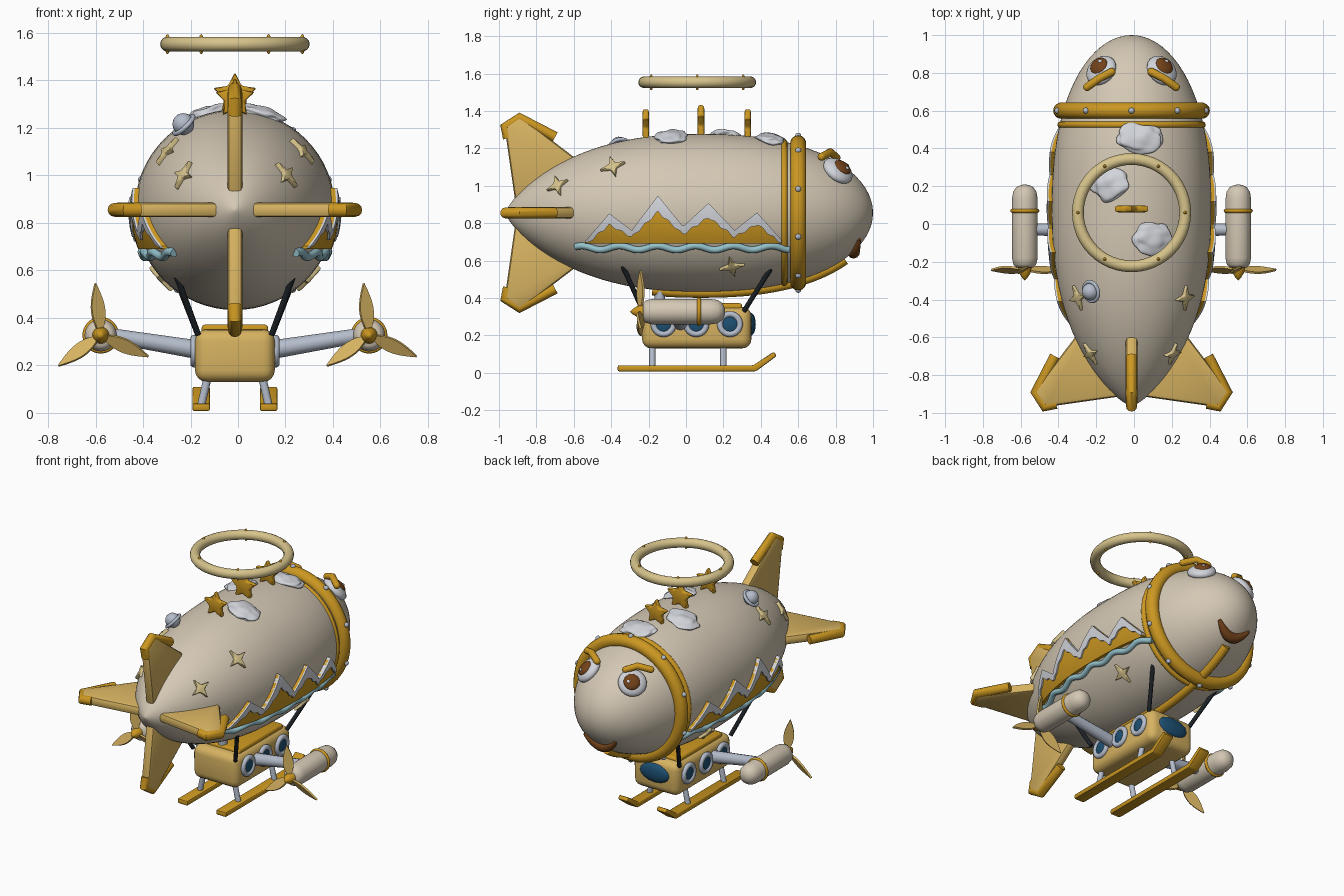
import bpy, bmesh, math
from mathutils import Matrix, Vector, noise

if "Cube" in bpy.data.objects:
    bpy.data.objects.remove(bpy.data.objects["Cube"])

CX, Z = -0.013, 0.855          # hull axis position
SHIFT = Matrix.Translation((CX, 0, 0))
T, Rot = Matrix.Translation, Matrix.Rotation
SIDES = ((1, "left"), (-1, "right"))


def material(name, *rgb):
    m = bpy.data.materials.new(name)
    m.use_nodes = True
    m.diffuse_color = (*rgb, 1)
    m.node_tree.nodes["Principled BSDF"].inputs["Base Color"].default_value = (*rgb, 1)
    return m


CREAM = material("cream", .66, .58, .46)
PALE = material("pale_gold", .68, .55, .26)
GOLD = material("light_gold", .68, .45, .12)
DARK = material("dark_gold", .60, .31, .015)
SILVER = material("silver", .46, .51, .60)
WHITE = material("white", .64, .66, .70)
BLUE = material("pale_blue", .30, .54, .60)
GLASS = material("dark_blue", .012, .08, .17)
BROWN = material("brown", .17, .055, .01)
BLACK = material("black", .012, .016, .02)


# ---------- helpers ----------
def shade(ob, mat, angle):
    ob.data.materials.clear()
    ob.data.materials.append(mat)
    bpy.ops.object.select_all(action='DESELECT')
    ob.select_set(True)
    bpy.context.view_layer.objects.active = ob
    bpy.ops.object.shade_smooth_by_angle(angle=math.radians(angle))


def add(name, bm, mat, matrix=Matrix(), angle=40):
    bm.transform(SHIFT @ matrix)
    bmesh.ops.recalc_face_normals(bm, faces=bm.faces)
    me = bpy.data.meshes.new(name)
    bm.to_mesh(me)
    bm.free()
    ob = bpy.data.objects.new(name, me)
    bpy.context.collection.objects.link(ob)
    shade(ob, mat, angle)


def ball(name, loc, size, mat, matrix=Matrix()):
    bm = bmesh.new()
    bmesh.ops.create_uvsphere(bm, u_segments=20, v_segments=12, radius=1)
    add(name, bm, mat, matrix @ T(loc) @ Matrix.Diagonal((*size, 1)), 80)


def lathe(name, profile, mat, matrix=Matrix(), closed=False, steps=48, angle=50):
    """Spin (y, radius) pairs around the y axis."""
    bm = bmesh.new()
    vs = [bm.verts.new((r, y, 0)) for y, r in profile]
    es = [bm.edges.new(p) for p in zip(vs, vs[1:] + vs[:1] if closed else vs[1:])]
    bmesh.ops.spin(bm, geom=vs + es, cent=(0, 0, 0), axis=(0, 1, 0),
                   angle=math.tau, steps=steps, use_merge=True)
    bmesh.ops.remove_doubles(bm, verts=bm.verts, dist=1e-5)
    add(name, bm, mat, matrix, angle)


def ring(name, major, minor, mat, matrix):
    loop = [(minor * math.sin(a), major + minor * math.cos(a))
            for a in (math.tau * i / 14 for i in range(14))]
    lathe(name, loop, mat, matrix, True)


def tube(name, pts, r, mat, radii=None):
    cu = bpy.data.curves.new(name, 'CURVE')
    cu.dimensions, cu.bevel_depth, cu.bevel_resolution = '3D', r, 4
    cu.use_fill_caps = True
    sp = cu.splines.new('POLY')
    sp.points.add(len(pts) - 1)
    for i, p in enumerate(pts):
        sp.points[i].co = (p[0] + CX, p[1], p[2], 1)
        sp.points[i].radius = radii[i] if radii else 1
    ob = bpy.data.objects.new(name, cu)
    bpy.context.collection.objects.link(ob)
    bpy.ops.object.select_all(action='DESELECT')
    ob.select_set(True)
    bpy.context.view_layer.objects.active = ob
    bpy.ops.object.convert(target='MESH')
    shade(bpy.context.object, mat, 50)


def bevel(bm, width, segs):
    bmesh.ops.bevel(bm, geom=list(bm.edges), offset=width, segments=segs,
                    profile=.5, affect='EDGES', clamp_overlap=True)


def plate(name, pts, thick, mat, matrix, width=.008):
    bm = bmesh.new()
    f = bm.faces.new([bm.verts.new((x, y, -thick / 2)) for x, y in pts])
    ext = bmesh.ops.extrude_face_region(bm, geom=[f], use_keep_orig=True)["geom"]
    bmesh.ops.translate(bm, vec=(0, 0, thick),
                        verts=[v for v in ext if isinstance(v, bmesh.types.BMVert)])
    bmesh.ops.recalc_face_normals(bm, faces=bm.faces)
    if width:
        bevel(bm, width, 2)
    add(name, bm, mat, matrix)


def box(name, lo, hi, mat, width, matrix=Matrix()):
    lo, hi = Vector(lo), Vector(hi)
    bm = bmesh.new()
    bmesh.ops.create_cube(bm, size=1)
    bm.transform(T((lo + hi) / 2) @ Matrix.Diagonal((*(hi - lo), 1)))
    bevel(bm, width, 4)
    add(name, bm, mat, matrix)


def star_points(n, outer, inner, turn=0):
    return [((inner if i % 2 else outer) * math.cos(math.pi * i / n + turn),
             (inner if i % 2 else outer) * math.sin(math.pi * i / n + turn))
            for i in range(2 * n)]


# ---------- hull ----------
def hull_r(y):
    if y < .08:
        return .422 * max(0, 1 - ((.08 - y) / 1.045) ** 2.36) ** .75
    return .422 * max(0, 1 - ((y - .08) / .92) ** 2.32) ** .5


def frame(y, deg):
    """Matrix on the hull skin: x along the hull, z outward."""
    a, d = math.radians(deg), (hull_r(y + .01) - hull_r(y - .01)) / .02
    c, s, r = math.cos(a), math.sin(a), hull_r(y)
    u, n = Vector((d * c, 1, d * s)).normalized(), Vector((c, -d, s)).normalized()
    m = Matrix((u, n.cross(u), n)).transposed().to_4x4()
    return T((r * c, y, Z + r * s)) @ m


AXIS = T((0, 0, Z))
ys = [.0175 - .9825 * math.cos(math.pi * i / 44) for i in range(45)]
lathe("hull", [(y, hull_r(y)) for y in ys], CREAM, AXIS, steps=64, angle=80)
ring("collar", .372, .043, DARK, T((0, .6, Z)))
ring("thin_collar", .374, .018, DARK, T((0, .525, Z)))
for i in range(10):
    a = math.radians(90 + 36 * i)
    ball("collar_bolt", (.412 * math.cos(a), .6, Z + .412 * math.sin(a)), (.016,) * 3, SILVER)
keel_ys = [-.18 + 1.03 * i / 24 for i in range(25)]
tube("keel", [(0, y, Z - hull_r(y) - .004) for y in keel_ys], .028, DARK)

# ---------- tail fins ----------
for i, side in enumerate(("left", "lower", "right", "upper")):
    m = AXIS @ Rot(math.pi / 2 * i, 4, 'Y')
    plate(side + "_fin", [(.2, -.47), (.52, -.89), (.46, -.97), (.04, -.91)],
          .062, GOLD, m, .02)
    tube(side + "_fin_cap", [m @ Vector(p) for p in
         ((.40, -.95, 0), (.46, -.966, 0), (.507, -.89, 0), (.405, -.70, 0))], .029, DARK)

# ---------- face ----------
for s, side in SIDES:
    eye = frame(.81, 90 - 35.5 * s)
    ball(side + "_eye", (0, 0, .005), (.088, .088, .042), WHITE, eye)
    ball(side + "_iris", (.008, 0, .034), (.052, .052, .024), BROWN, eye)
    ball(side + "_glint", (.028, -.012, .054), (.011, .011, .007), WHITE, eye)
    brow = [Vector((s * .235, .725, 1.155)), Vector((s * .17, .772, 1.18)),
            Vector((s * .105, .805, 1.15))]
    tube(side + "_brow", brow, .021, DARK)
    for p in (brow[0], brow[2]):
        ball(side + "_brow_end", p, (.021,) * 3, DARK)
smile = []
for i in range(17):
    x = -.115 + .23 * i / 16
    z = .645 + .07 * (x / .115) ** 2
    r = math.hypot(x, z - Z)
    smile.append((x, .082 + .92 * (1 - (r / .422) ** 2) ** (1 / 2.32), z))
tube("smile", smile, .034, BROWN, [.3 + .7 * math.sin(math.pi * i / 16) for i in range(17)])

# ---------- side scenery ----------
ridge_pts = [(-.54, .70), (-.41, .85), (-.29, .76), (-.15, .945), (-.016, .78),
             (.12, .905), (.26, .76), (.38, .855), (.51, .71)]


def ridge(y):
    for (a, b), (c, d) in zip(ridge_pts, ridge_pts[1:]):
        if y <= c:
            return b + (d - b) * (y - a) / (c - a)
    return ridge_pts[-1][1]


def snow_line(y):
    jag = abs((y * 16) % 1 - .5)
    return max(.695, ridge(y) - .012 - .27 * (ridge(y) - .7) - .03 * jag)


def skin_x(y, z, off):
    return math.sqrt(max(0, (hull_r(y) + off) ** 2 - (z - Z) ** 2))


def relief(name, low, high, off, mat, s, cols=105, rows=6):
    bm = bmesh.new()
    grid = []
    for i in range(cols + 1):
        y = -.54 + 1.05 * i / cols
        zs = [low(y) + (high(y) + .002 - low(y)) * j / rows for j in range(rows + 1)]
        grid.append([bm.verts.new((s * skin_x(y, z, off), y, z)) for z in zs])
    for a, b in zip(grid, grid[1:]):
        for j in range(rows):
            bm.faces.new((a[j], b[j], b[j + 1], a[j + 1]))
    ext = bmesh.ops.extrude_face_region(bm, geom=list(bm.faces), use_keep_orig=True)["geom"]
    bmesh.ops.translate(bm, vec=(-s * .045, 0, 0),
                        verts=[v for v in ext if isinstance(v, bmesh.types.BMVert)])
    add(name, bm, mat)


for s, side in SIDES:
    relief(side + "_mountains", lambda y: .69, ridge, .018, DARK, s)
    relief(side + "_snow", snow_line, ridge, .027, WHITE, s)
    wave = []
    for i in range(61):
        y = -.59 + 1.14 * i / 60
        z = .668 + .011 * math.sin(y * 31)
        wave.append((s * skin_x(y, z, .008), y, z))
    tube(side + "_wave", wave, .018, BLUE)
    for y, deg, size in ((-.39, 41, .072), (-.685, 34, .068), (.245, -43, .072)):
        plate(side + "_hull_star", star_points(4, size, size * .34, .2), .035, PALE,
              frame(y, deg if s > 0 else 180 - deg), .006)

# ---------- top ornaments ----------
for y, z, size in ((-.215, 1.325, .088), (.08, 1.338, .097), (.33, 1.325, .088)):
    plate("top_star", star_points(5, size, size * .5, math.pi / 2), .036, DARK,
          T((0, y, z)) @ Rot(math.pi / 2, 4, 'X'), .01)
for k, (y, deg, w, d) in enumerate(((.455, 84, .08, .12), (.21, 106, .09, .10), (-.08, 75, .085, .105))):
    bm = bmesh.new()
    bmesh.ops.create_icosphere(bm, subdivisions=4, radius=1)
    for v in bm.verts:
        v.co *= 1 + .22 * noise.noise(v.co * 1.8 + Vector((k * 7, 3, 1)))
    add("cloud", bm, WHITE, frame(y, deg) @ Matrix.Diagonal((w, d, .032, 1)), 80)
planet = frame(-.35, 121)
ball("planet", (0, 0, .04), (.046,) * 3, SILVER, planet)
ring("planet_ring", .052, .010, SILVER, planet @ T((0, 0, .035)) @ Rot(math.radians(78), 4, 'X'))
HALO = T((0, .06, 1.553))
ring("halo", .284, .031, PALE, HALO @ Rot(math.pi / 2, 4, 'X'))
for i in range(6):
    a = math.pi / 3 * i
    ball("halo_stud", (.284 * math.cos(a), .284 * math.sin(a), 0), (.012, .012, .042), DARK, HALO)

# ---------- gondola ----------
box("gondola", (-.168, -.235, .13), (.168, .35, .352), GOLD, .05)
box("gondola_roof", (-.14, -.17, .325), (.14, .30, .372), DARK, .015)
ball("gondola_windscreen", (0, .345, .26), (.11, .028, .062), GLASS)
tube("gondola_post", [(0, -.14, .35), (0, -.14, .46)], .028, SILVER)
for s, side in SIDES:
    for y in (-.12, .055, .235):
        ring(side + "_window_rim", .053, .016, SILVER,
             T((s * .172, y, .26)) @ Rot(math.pi / 2, 4, 'Z'))
        ball(side + "_window", (s * .17, y, .26), (.014, .05, .05), GLASS)
    for top, end in (((.245, -.34, .575), (.155, -.23, .33)), ((.245, .455, .56), (.155, .31, .33))):
        tube(side + "_cable", [(s * top[0], *top[1:]), (s * end[0], *end[1:])], .013, BLACK)
    # landing skid
    plate(side + "_skid", [(-.365, .008), (.375, .008), (.485, .09), (.47, .113), (.36, .04), (-.365, .04)],
          .074, DARK, T((s * .142, 0, 0)) @ Matrix(((0, 0, 1, 0), (1, 0, 0, 0), (0, 1, 0, 0), (0, 0, 0, 1))))
    for y in (-.18, .2):
        tube(side + "_skid_strut", [(s * .115, y, .15), (s * .142, y, .03)], .017, SILVER)

# ---------- engines ----------
for s, side in SIDES:
    hub = T((s * .565, 0, .327))
    tube(side + "_arm", [(s * .15, -.03, .265), (s * .53, -.03, .327)], .036, SILVER, [1.1, .85])
    nacelle = [(-.23, 0), (-.23, .045), (-.215, .06), (-.18, .068), (.13, .068),
               (.17, .062), (.195, .045), (.207, .02), (.209, 0)]
    lathe(side + "_engine", nacelle, CREAM, hub, steps=32)
    ring(side + "_engine_band", .066, .011, DARK, hub @ T((0, .07, 0)))
    lathe(side + "_spinner", [(-.30, 0), (-.285, .014), (-.26, .03), (-.225, .036), (-.22, 0)],
          DARK, hub, steps=24)
    n = 12
    edge = [(.02 + .2 * i / n, .008 + .027 * math.sin(math.pi * (i / n) ** .85) - .007 * i / n)
            for i in range(n + 1)]
    leaf = edge + [(x, -w) for x, w in reversed(edge)]
    for k in range(3):
        a = math.radians(96 + 120 * k)
        plate(side + "_blade", leaf, .012, GOLD, hub @ T((0, -.243, 0)) @ Rot(-a, 4, 'Y')
              @ Rot(math.radians(120), 4, 'X'), 0)
